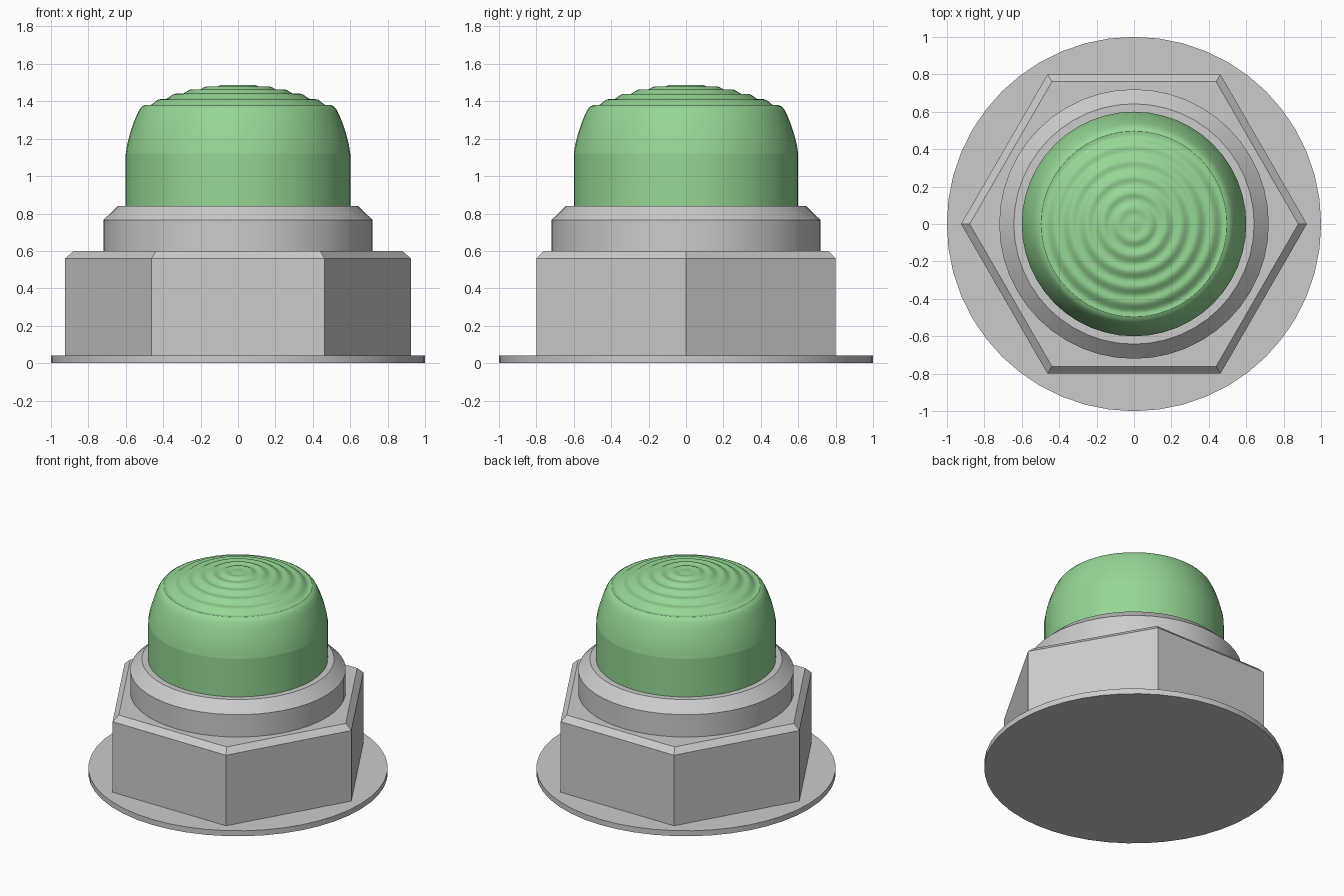
import bpy
import bmesh
from math import cos, sin, pi, radians

if "Cube" in bpy.data.objects:
    bpy.data.objects.remove(bpy.data.objects["Cube"])


def lathe(name, profile, sides=48, smooth=True, cap_bottom=True):
    """Revolve (radius, height) points round z; a zero radius closes the top."""
    bm = bmesh.new()
    rings = []
    for r, z in profile:
        if r == 0:
            rings.append([bm.verts.new((0, 0, z))])
        else:
            rings.append([bm.verts.new((r * cos(2 * pi * i / sides),
                                        r * sin(2 * pi * i / sides), z))
                          for i in range(sides)])
    for a, b in zip(rings, rings[1:]):
        for i in range(sides):
            j = (i + 1) % sides
            if len(b) == 1:
                bm.faces.new((a[i], a[j], b[0]))
            else:
                bm.faces.new((a[i], a[j], b[j], b[i]))
    if cap_bottom:
        bm.faces.new(rings[0][::-1])
    if len(rings[-1]) > 1:
        bm.faces.new(rings[-1])
    mesh = bpy.data.meshes.new(name)
    bm.to_mesh(mesh)
    bm.free()
    obj = bpy.data.objects.new(name, mesh)
    bpy.context.collection.objects.link(obj)
    if smooth:
        bpy.ops.object.select_all(action='DESELECT')
        obj.select_set(True)
        bpy.context.view_layer.objects.active = obj
        bpy.ops.object.shade_smooth_by_angle(angle=radians(30))
    return obj


# Grey housing: mounting flange, bevelled hex nut, bevelled collar
lathe("flange", [(1.0, 0), (1.0, 0.04)])
lathe("hex_nut", [(0.924, 0.04), (0.924, 0.56), (0.878, 0.6)], sides=6, smooth=False)
lathe("collar", [(0.72, 0.6), (0.72, 0.765), (0.642, 0.84)])

# Green lens: straight band, then a rounded shoulder and rippled crown
green = bpy.data.materials.new("lens_green")
green.diffuse_color = (0.3, 0.68, 0.3, 1)
green.use_nodes = True
green.node_tree.nodes["Principled BSDF"].inputs["Base Color"].default_value = green.diffuse_color

band = lathe("lens_band", [(0.6, 0.84), (0.6, 1.12)])

shoulder = [(0.6, 1.12), (0.592, 1.17), (0.578, 1.225), (0.56, 1.28),
            (0.542, 1.325), (0.527, 1.355), (0.512, 1.372), (0.496, 1.38)]
crown = []
steps = 56
for k in range(steps):
    r = 0.476 * (1 - k / steps)
    fade = min(1, r / 0.12)
    z = 1.38 + 0.106 * (1 - (r / 0.48) ** 2) + 0.006 * fade * cos(2 * pi * r / 0.085)
    crown.append((r, z))
crown.append((0, 1.487))
dome = lathe("lens_dome", shoulder + crown, cap_bottom=False)

for part in (band, dome):
    part.data.materials.append(green)
